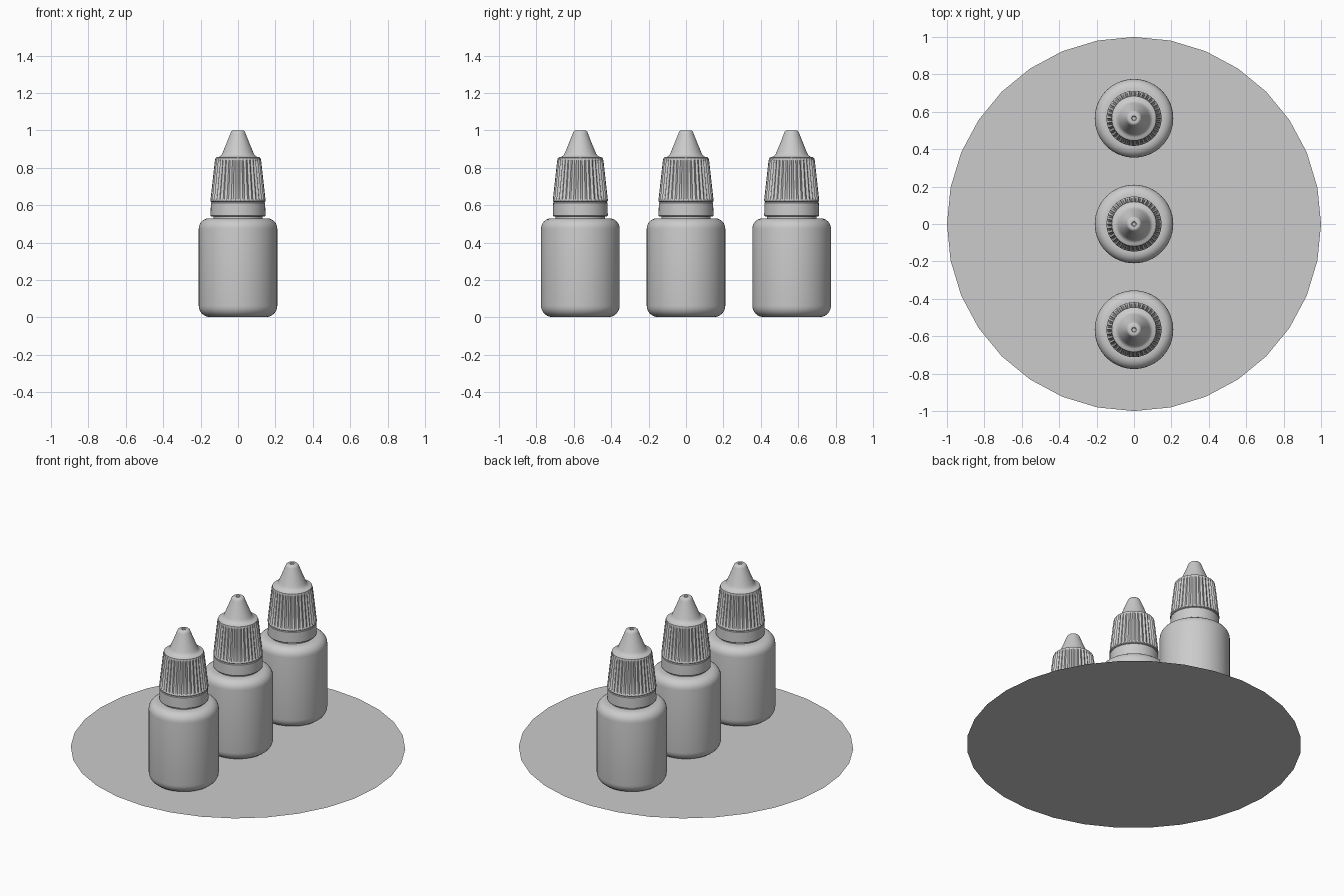
import bpy, bmesh, math

if "Cube" in bpy.data.objects:
    bpy.data.objects.remove(bpy.data.objects["Cube"])


def arc(cx, cz, r, a0, a1, n=6):
    """Points of a circular fillet in the (radius, z) plane, angles in degrees."""
    return [(cx + r * math.cos(math.radians(a0 + (a1 - a0) * i / n)),
             cz + r * math.sin(math.radians(a0 + (a1 - a0) * i / n))) for i in range(n + 1)]


def lathe(name, profile, segs, depth=None):
    """Revolve (r, z, rib weight) points; depth(angle) is the inward groove shape."""
    bm = bmesh.new()
    rings = []
    for p in profile:
        r, z = p[:2]
        w = p[2] if len(p) > 2 else 0
        if r < 1e-6:
            rings.append([bm.verts.new((0, 0, z))])
            continue
        ring = []
        for i in range(segs):
            a = 2 * math.pi * i / segs
            rr = r - (w * depth(a) if depth else 0)
            ring.append(bm.verts.new((rr * math.cos(a), rr * math.sin(a), z)))
        rings.append(ring)
    for a, b in zip(rings, rings[1:]):
        for i in range(segs):
            j = (i + 1) % segs
            if len(a) == 1:
                bm.faces.new((a[0], b[j], b[i]))
            elif len(b) == 1:
                bm.faces.new((a[i], a[j], b[0]))
            else:
                bm.faces.new((a[i], a[j], b[j], b[i]))
    bmesh.ops.recalc_face_normals(bm, faces=bm.faces)
    me = bpy.data.meshes.new(name)
    bm.to_mesh(me)
    bm.free()
    ob = bpy.data.objects.new(name, me)
    bpy.context.collection.objects.link(ob)
    bpy.context.view_layer.objects.active = ob
    ob.select_set(True)
    bpy.ops.object.shade_smooth_by_angle(angle=math.radians(35))
    ob.select_set(False)
    return ob


# Round base disc
bpy.ops.mesh.primitive_circle_add(vertices=32, radius=1, fill_type='NGON')
bpy.context.object.name = "base_disc"
bpy.context.object.select_set(False)

# Bottle body with rounded base and shoulder, and a short neck
body = lathe("bottle_body",
             [(0, 0.002)] + arc(0.15, 0.062, 0.06, -90, 0) + arc(0.155, 0.475, 0.055, 0, 90)
             + [(0.132, 0.53), (0.132, 0.56), (0, 0.56)], 64)

# Tamper ring below the cap
ring = lathe("tamper_ring",
             [(0, 0.54), (0.143, 0.54), (0.147, 0.544), (0.145, 0.612), (0.142, 0.616), (0, 0.616)], 64)

# Ribbed cap with flared fillet, conical tip and small dimple
RIBS = 36
cap = lathe("ribbed_cap",
            [(0, 0.618), (0.143, 0.618), (0.147, 0.622), (0.147, 0.628),
             (0.1465, 0.634, 1), (0.137, 0.72, 1), (0.127, 0.81, 1), (0.124, 0.835, 0.9),
             (0.122, 0.846, 0.5), (0.119, 0.853), (0.113, 0.857), (0.102, 0.859),
             (0.093, 0.864), (0.086, 0.873), (0.080, 0.886), (0.060, 0.935), (0.041, 0.983),
             (0.037, 0.993), (0.030, 0.999), (0.024, 1.0), (0.013, 1.0), (0.010, 0.994), (0, 0.990)],
            RIBS * 4, lambda a: 0.0085 * (0.5 - 0.5 * math.cos(RIBS * a)))

# Three bottles in a row along y
for part in (body, ring, cap):
    for suffix, y in (("front", -0.565), ("back", 0.565)):
        dup = part.copy()
        dup.name = part.name + "_" + suffix
        dup.location.y = y
        bpy.context.collection.objects.link(dup)
    part.name += "_middle"
